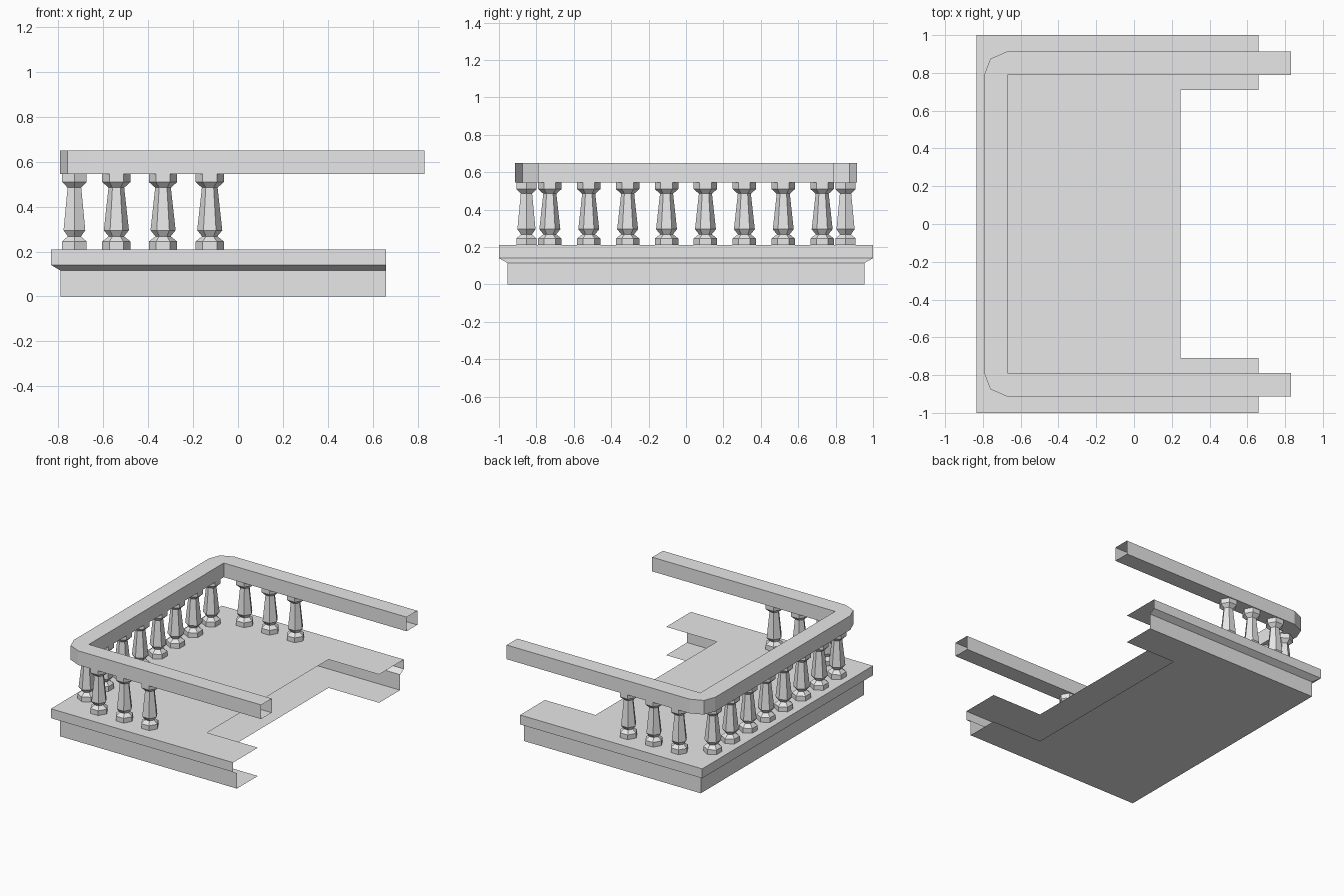
import bpy, bmesh, math

cube = bpy.data.objects.get("Cube")
if cube:
    bpy.data.objects.remove(cube, do_unlink=True)

# One stone colour for everything
stone = bpy.data.materials.new("pale_grey_stone")
stone.use_nodes = True
stone.diffuse_color = (0.8, 0.8, 0.8, 1)
stone.node_tree.nodes["Principled BSDF"].inputs["Base Color"].default_value = (0.8, 0.8, 0.8, 1)


def finish(name, bm):
    bmesh.ops.remove_doubles(bm, verts=bm.verts[:], dist=0.0005)
    bmesh.ops.recalc_face_normals(bm, faces=bm.faces[:])
    mesh = bpy.data.meshes.new(name)
    bm.to_mesh(mesh)
    bm.free()
    mesh.materials.append(stone)
    obj = bpy.data.objects.new(name, mesh)
    bpy.context.collection.objects.link(obj)
    return obj


def sheet(bm, points, z):
    bm.faces.new([bm.verts.new((x, y, z)) for x, y in points])


def wall(bm, low, z_low, high, z_high, closed=False):
    """Strip of quads between two matching outlines."""
    a = [bm.verts.new((x, y, z_low)) for x, y in low]
    b = [bm.verts.new((x, y, z_high)) for x, y in high]
    n = len(a)
    for i in range(n if closed else n - 1):
        j = (i + 1) % n
        bm.faces.new((a[i], a[j], b[j], b[i]))


def mirrored(half):
    """Complete a U outline by mirroring its front half across y = 0."""
    return half + [(x, -y) for x, y in reversed(half)]


# Floor slab: moulded outer edge, notched and open on the building side
END, NOTCH, ARM = 0.66, 0.245, 0.71
lip = mirrored([(END, -1.0), (-0.833, -1.0)])
plinth = mirrored([(END, -0.955), (-0.79, -0.955)])
notch = [(END, ARM), (NOTCH, ARM), (NOTCH, -ARM), (END, -ARM)]
bm = bmesh.new()
sheet(bm, plinth + notch, 0)
wall(bm, plinth, 0, plinth, 0.115)
wall(bm, plinth, 0.115, lip, 0.14)
wall(bm, lip, 0.14, lip, 0.21)
sheet(bm, lip + notch, 0.21)
finish("floor_slab", bm)

# Handrail: hollow box section with chamfered outer corners and open ends
outer = mirrored([(0.83, -0.914), (-0.67, -0.914), (-0.76, -0.875), (-0.793, -0.79)])
inner = mirrored([(0.83, -0.79), (-0.67, -0.79)])
bm = bmesh.new()
for z in (0.545, 0.65):
    sheet(bm, outer + inner[::-1], z)
for outline in (outer, inner):
    wall(bm, outline, 0.545, outline, 0.65)
finish("handrail", bm)

# Balusters: six-sided turned posts
PROFILE = [(0.063, 0.21), (0.063, 0.245), (0.034, 0.268), (0.056, 0.295),
           (0.035, 0.485), (0.063, 0.51), (0.063, 0.545)]


def baluster(name, x, y, turn):
    bm = bmesh.new()
    rings = []
    for r, z in PROFILE:
        angles = [turn + i * math.pi / 3 for i in range(6)]
        rings.append(([(r * math.cos(a), r * math.sin(a)) for a in angles], z))
    for (low, z0), (high, z1) in zip(rings, rings[1:]):
        wall(bm, low, z0, high, z1, closed=True)
    obj = finish(name, bm)
    obj.location = (x, y, 0)


SPACING = 0.208
for i in range(8):
    baluster(f"end_baluster_{i + 1}", -0.729, (i - 3.5) * SPACING, math.pi / 2)
for side, y in (("front", -0.853), ("back", 0.853)):
    for i in range(3):
        baluster(f"{side}_baluster_{i + 1}", -0.542 + i * SPACING, y, 0)
